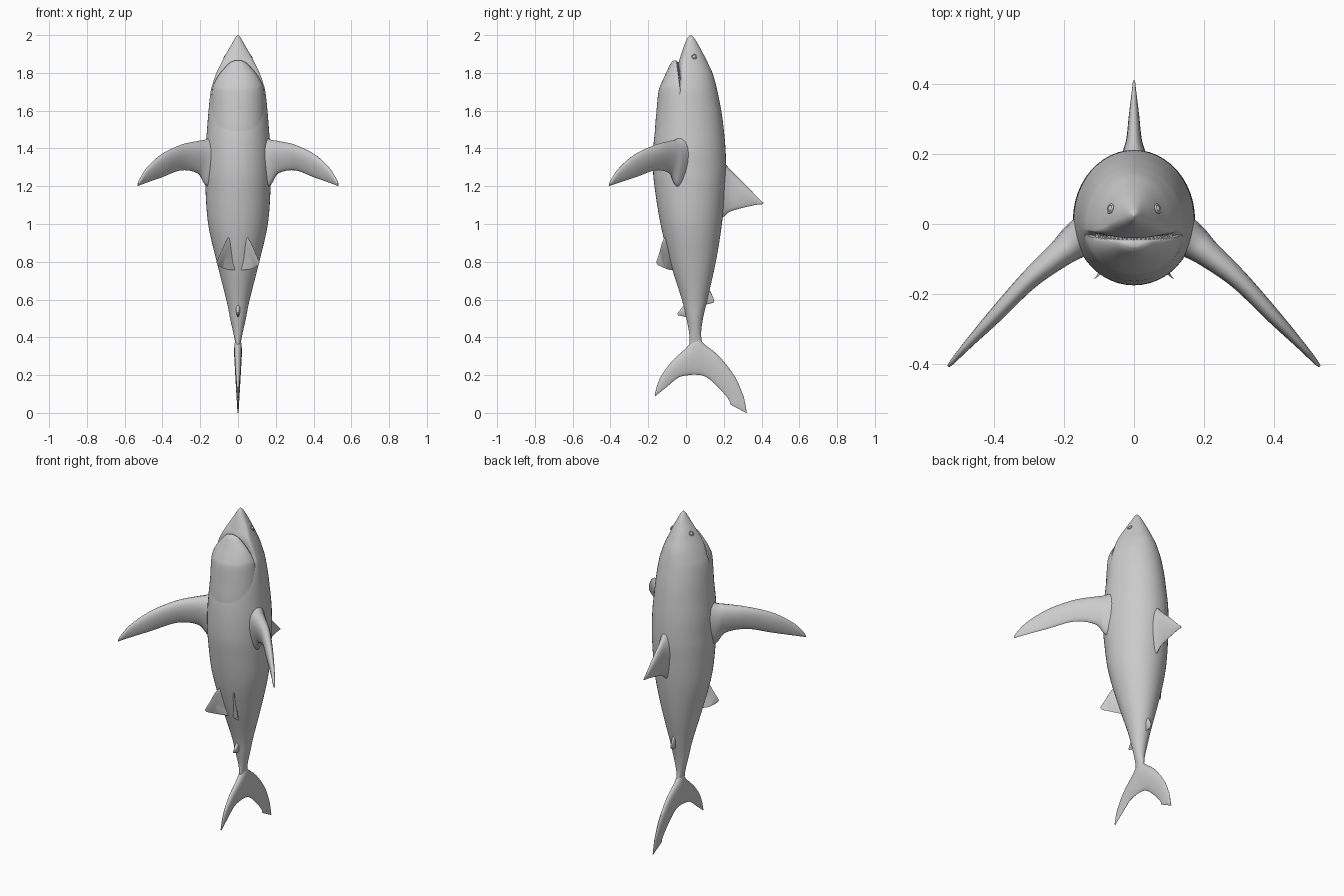
import bpy, bmesh
from math import sin, cos, pi
from mathutils import Vector, Matrix


def spline(rows, n=6):
    """Catmull-Rom through rows of numbers."""
    out, pts = [], [Vector(r) for r in rows]
    for i in range(len(pts) - 1):
        a, b, c, d = pts[max(i - 1, 0)], pts[i], pts[i + 1], pts[min(i + 2, len(pts) - 1)]
        for k in range(n):
            t = k / n
            out.append(0.5 * (2 * b + (c - a) * t + (2 * a - 5 * b + 4 * c - d) * t ** 2
                              + (3 * b - a - 3 * c + d) * t ** 3))
    return out + [pts[-1]]


def finish(bm, name):
    bmesh.ops.recalc_face_normals(bm, faces=bm.faces)
    me = bpy.data.meshes.new(name)
    bm.to_mesh(me)
    bm.free()
    ob = bpy.data.objects.new(name, me)
    bpy.context.collection.objects.link(ob)
    return ob


def loft(name, rings):
    bm = bmesh.new()
    vs = [[bm.verts.new(p) for p in r] for r in rings]
    n = len(vs[0])
    for a, b in zip(vs, vs[1:]):
        for i in range(n):
            j = (i + 1) % n
            bm.faces.new((a[i], a[j], b[j], b[i]))
    bm.faces.new(vs[0])
    bm.faces.new(vs[-1])
    return finish(bm, name)


def trunk(name, rows, n=48):
    """Rows: z, belly y, back y, y of widest point, half width."""
    rings = []
    for z, lo, hi, mid, w in spline(rows):
        ring = []
        for i in range(n):
            a = 2 * pi * i / n
            s = sin(a)
            ring.append((w * cos(a), mid + s * ((hi - mid) if s > 0 else (mid - lo)), z))
        rings.append(ring)
    return loft(name, rings)


def fin(name, rows, normal, side=1, n=20):
    """Rows: leading point, trailing point, half thickness."""
    nv = Vector(normal).normalized()
    rings = []
    for r in spline(rows):
        lead, trail, h = Vector(r[0:3]), Vector(r[3:6]), r[6]
        ring = []
        for i in range(n):
            a = 2 * pi * i / n
            c = (1 - cos(a)) / 2
            p = lead.lerp(trail, c) + nv * h * sin(a) * (1.25 - 0.6 * c)
            ring.append((p.x * side, p.y, p.z))
        rings.append(ring)
    return loft(name, rings)


def flat_fin(name, rows):
    return fin(name, [(0, a, b, 0, c, d, h) for a, b, c, d, h in rows], (1, 0, 0))


# Body with upper head
trunk("body", [
    (2.0, .022, .028, .025, .003), (1.985, .008, .043, .025, .015),
    (1.95, -.008, .065, .018, .035), (1.9, -.025, .092, .005, .064),
    (1.85, -.04, .117, -.012, .09), (1.8, -.038, .14, -.018, .114),
    (1.75, -.042, .155, -.015, .132), (1.7, -.08, .167, -.01, .145),
    (1.6, -.14, .187, 0, .156), (1.5, -.163, .2, .005, .164),
    (1.4, -.173, .209, .01, .172), (1.3, -.175, .212, .01, .174),
    (1.2, -.167, .208, .015, .173), (1.0, -.135, .19, .02, .158),
    (.8, -.085, .158, .035, .113), (.6, -.022, .113, .045, .062),
    (.5, .002, .09, .048, .042), (.42, .017, .08, .05, .024),
    (.36, .018, .086, .052, .013), (.3, .02, .085, .052, .01)])

# Lower jaw
trunk("lower_jaw", [
    (1.866, -.062, -.052, -.057, .008), (1.862, -.07, -.048, -.055, .028),
    (1.845, -.084, -.042, -.05, .053), (1.79, -.11, -.036, -.042, .101),
    (1.74, -.133, -.03, -.035, .129), (1.7, -.146, -.02, -.03, .138),
    (1.6, -.156, .0, -.02, .146), (1.5, -.164, .0, -.01, .152),
    (1.4, -.165, .0, .0, .155)])

# Teeth along the jaw edge
bm = bmesh.new()
edge = spline([(0, -.05, 1.856), (.045, -.045, 1.838), (.085, -.038, 1.797), (.106, -.034, 1.765)], 4)
for s in (1, -1):
    for p in edge:
        m = Matrix.Translation((p.x * s, p.y + .004, p.z)) @ Matrix.Rotation(-pi / 2, 4, 'X')
        bmesh.ops.create_cone(bm, cap_ends=True, segments=6, radius1=.005, radius2=.0005,
                              depth=.016, matrix=m)
finish(bm, "teeth")

for s, tag in ((1, "right"), (-1, "left")):
    # Pectoral fins
    pec = [(.10, .0, 1.49, 1.17, .06), (.165, -.05, 1.45, 1.2, .052),
           (.21, -.085, 1.44, 1.266, .04), (.3, -.16, 1.42, 1.284, .028),
           (.4, -.265, 1.372, 1.248, .021), (.48, -.35, 1.3, 1.22, .012),
           (.52, -.395, 1.237, 1.205, .007), (.531, -.407, 1.208, 1.2, .003)]
    fin("pectoral_fin_" + tag, [(x, y, a, x, y, b, h) for x, y, a, b, h in pec], (.7, .7, 0), s)
    # Pelvic fins
    fin("pelvic_fin_" + tag, [
        (.015, -.07, .97, .0, -.06, .755, .03),
        (.052, -.115, .92, .04, -.085, .757, .026),
        (.085, -.137, .855, .08, -.11, .765, .014),
        (.112, -.157, .8, .106, -.148, .782, .004)], (.8, -.6, 0), s)
    # Eyes with rim
    nrm = Vector((s * .82, .25, .5)).normalized()
    at = Vector((s * .068, .044, 1.886))
    rot = nrm.to_track_quat('Z', 'Y')
    bpy.ops.mesh.primitive_uv_sphere_add(segments=16, ring_count=8, radius=.011, location=at - nrm * .005)
    bpy.context.object.name = "eye_" + tag
    bpy.ops.mesh.primitive_torus_add(major_radius=.012, minor_radius=.003, major_segments=20,
                                     minor_segments=8, location=at, rotation=rot.to_euler())
    bpy.context.object.name = "eye_rim_" + tag

# Dorsal fins, anal fin and tail: leading y z, trailing y z, half thickness
flat_fin("dorsal_fin", [
    (.16, 1.39, .16, 1.0, .05), (.212, 1.315, .207, 1.045, .032), (.25, 1.272, .235, 1.066, .022),
    (.32, 1.203, .29, 1.083, .015), (.38, 1.14, .365, 1.1, .007), (.41, 1.112, .408, 1.105, .003)])
flat_fin("second_dorsal_fin", [
    (.09, .69, .09, .57, .016), (.125, .65, .112, .575, .01), (.15, .597, .145, .583, .003)])
flat_fin("anal_fin", [
    (.02, .61, .02, .5, .016), (-.02, .56, -.012, .51, .01), (-.045, .528, -.043, .517, .003)])
flat_fin("tail_fin", [
    (-.166, .095, -.163, .088, .003), (-.14, .18, -.105, .135, .009), (-.08, .267, -.04, .187, .015),
    (.0, .343, .015, .2, .019), (.055, .4, .055, .202, .021), (.1, .362, .095, .195, .02),
    (.18, .295, .14, .165, .017), (.26, .19, .205, .098, .012), (.3, .1, .232, .06, .008),
    (.306, .085, .236, .045, .007), (.315, .04, .285, .018, .005), (.322, .003, .319, .0, .002)])

# Smooth shading
bpy.ops.object.select_all(action='SELECT')
bpy.context.view_layer.objects.active = bpy.data.objects["body"]
bpy.ops.object.shade_smooth_by_angle(angle=0.9)
